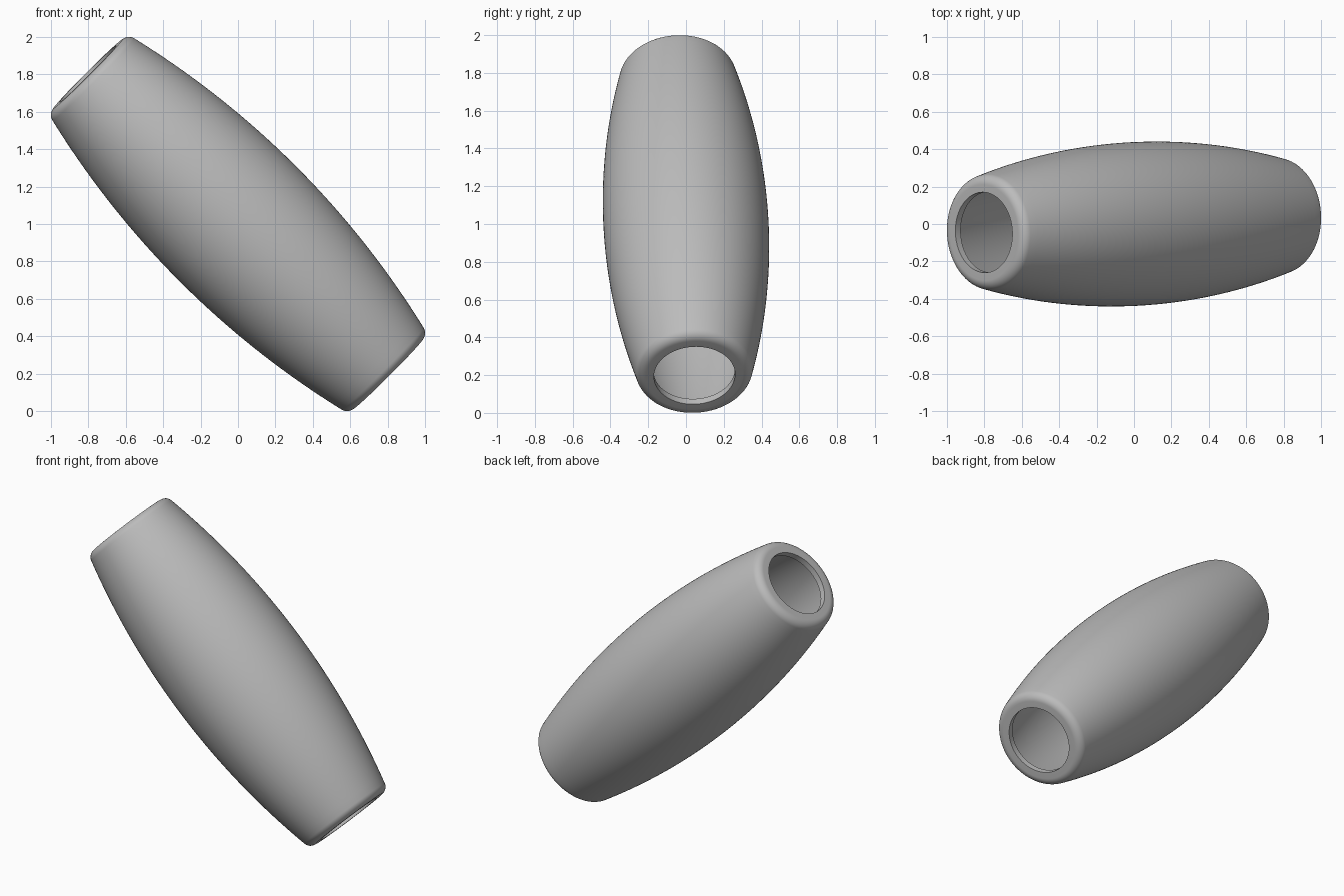
import bpy, bmesh, math
from mathutils import Vector

if "Cube" in bpy.data.objects:
    bpy.data.objects.remove(bpy.data.objects["Cube"])

SEG = 144        # sides around the axis
MID_R = 0.437    # radius at the belly
R0, H0, F = 0.256, 1.08, 0.055   # rim fillet centre (radius, height) and fillet radius
HOLE = 0.215     # end hole radius
WALL = 0.04      # shell thickness

# Belly arc chosen so that it runs tangent into the rim fillet
c = MID_R - R0
BIG = (c * c + H0 * H0 - F * F) / (2 * (c - F))
A0 = math.asin(H0 / (BIG - F))


def half_profile(offset, fillet_steps):
    """Points (radius, height) from the belly to the hole, moved inward by offset."""
    pts = []
    n = 24
    for i in range(n):
        a = A0 * i / n
        pts.append((MID_R - BIG + (BIG - offset) * math.cos(a), (BIG - offset) * math.sin(a)))
    for i in range(fillet_steps + 1):
        a = A0 + (math.pi / 2 - A0) * i / fillet_steps
        pts.append((R0 + (F - offset) * math.cos(a), H0 + (F - offset) * math.sin(a)))
    pts.append((HOLE, H0 + F - offset))
    return pts


def full_profile(offset, steps):
    top = half_profile(offset, steps)
    return [(r, -h) for r, h in reversed(top[1:])] + top


# Closed cross-section: outer skin, then inner skin back again
profile = full_profile(0.0, 10) + full_profile(WALL, 6)[::-1]

# Revolve the cross-section into a hollow barrel bead
bm = bmesh.new()
rings = []
for r, h in profile:
    rings.append([bm.verts.new((r * math.cos(2 * math.pi * k / SEG),
                                r * math.sin(2 * math.pi * k / SEG), h)) for k in range(SEG)])
for i, ring in enumerate(rings):
    nxt = rings[(i + 1) % len(rings)]
    for k in range(SEG):
        j = (k + 1) % SEG
        bm.faces.new((ring[k], ring[j], nxt[j], nxt[k]))
bmesh.ops.recalc_face_normals(bm, faces=bm.faces)

# Tilt the bead onto its diagonal axis
axis = Vector((-0.80, -0.045, 0.80)).normalized()
turn = axis.to_track_quat('Z', 'Y').to_matrix()
for v in bm.verts:
    v.co = turn @ v.co + Vector((0, 0, 1))

mesh = bpy.data.meshes.new("barrel_bead")
bm.to_mesh(mesh)
bm.free()
bead = bpy.data.objects.new("barrel_bead", mesh)
bpy.context.collection.objects.link(bead)

grey = bpy.data.materials.new("plain grey")
grey.diffuse_color = (0.5, 0.5, 0.5, 1)
grey.use_nodes = True
grey.node_tree.nodes["Principled BSDF"].inputs["Base Color"].default_value = grey.diffuse_color
mesh.materials.append(grey)

bpy.context.view_layer.objects.active = bead
bead.select_set(True)
bpy.ops.object.shade_smooth_by_angle(angle=math.radians(35))
